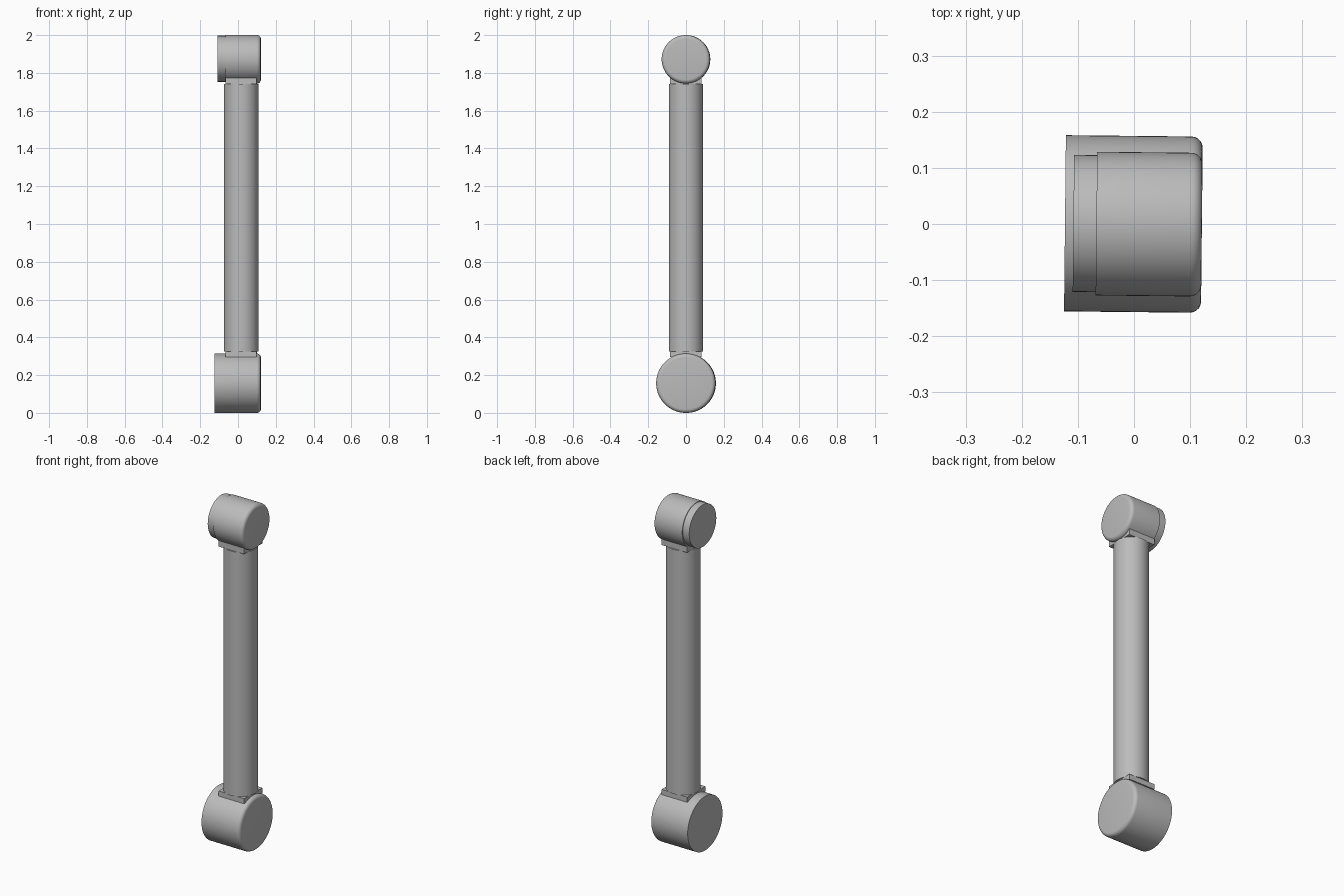
import bpy
import math
from mathutils import Matrix

cube = bpy.data.objects.get("Cube")
if cube:
    bpy.data.objects.remove(cube, do_unlink=True)

grey = bpy.data.materials.new("light grey")
grey.use_nodes = True
grey.diffuse_color = (0.5, 0.5, 0.5, 1)
grey.node_tree.nodes["Principled BSDF"].inputs["Base Color"].default_value = (0.5, 0.5, 0.5, 1)

# The whole link is turned very slightly about its vertical axis
YAW = Matrix.Rotation(math.radians(-0.6), 4, "Z")


def finish(name):
    ob = bpy.context.object
    ob.name = name
    ob.data.materials.append(grey)
    bpy.ops.object.transform_apply(location=True, rotation=True, scale=True)
    ob.data.transform(YAW)
    return ob


def joint(name, x0, x1, z, radius, rounding=0.0):
    """Drum along x, with its +x rim rounded."""
    bpy.ops.mesh.primitive_cylinder_add(
        vertices=64, radius=radius, depth=x1 - x0,
        location=((x0 + x1) / 2, 0, z), rotation=(0, math.pi / 2, 0))
    ob = finish(name)
    if rounding:
        weights = ob.data.attributes.new("bevel_weight_edge", "FLOAT", "EDGE")
        middle = (x0 + x1) / 2
        for edge in ob.data.edges:
            if all(ob.data.vertices[v].co.x > middle for v in edge.vertices):
                weights.data[edge.index].value = 1.0
        bevel = ob.modifiers.new("rounded rim", "BEVEL")
        bevel.limit_method = "WEIGHT"
        bevel.width = rounding
        bevel.segments = 5
        bpy.ops.object.modifier_apply(modifier=bevel.name)
    bpy.ops.object.shade_smooth_by_angle(angle=math.radians(35))


def collar(name, z0, z1):
    """Square block between the tube and a drum."""
    bpy.ops.mesh.primitive_cube_add(size=1, location=(0.016, 0, (z0 + z1) / 2))
    bpy.context.object.scale = (0.165, 0.165, z1 - z0)
    finish(name)


# Drums at both ends
joint("lower_joint", -0.123, 0.121, 0.157, 0.157, 0.02)
joint("upper_joint", -0.067, 0.121, 1.872, 0.128, 0.02)
joint("upper_joint_cap", -0.108, -0.06, 1.875, 0.122)

# Square collars
collar("lower_collar", 0.295, 0.325)
collar("upper_collar", 1.74, 1.777)

# Main tube
bpy.ops.mesh.primitive_cylinder_add(vertices=64, radius=0.091, depth=1.415,
                                    location=(0.017, 0, 1.0325))
finish("arm_tube")
bpy.ops.object.shade_smooth_by_angle(angle=math.radians(35))
